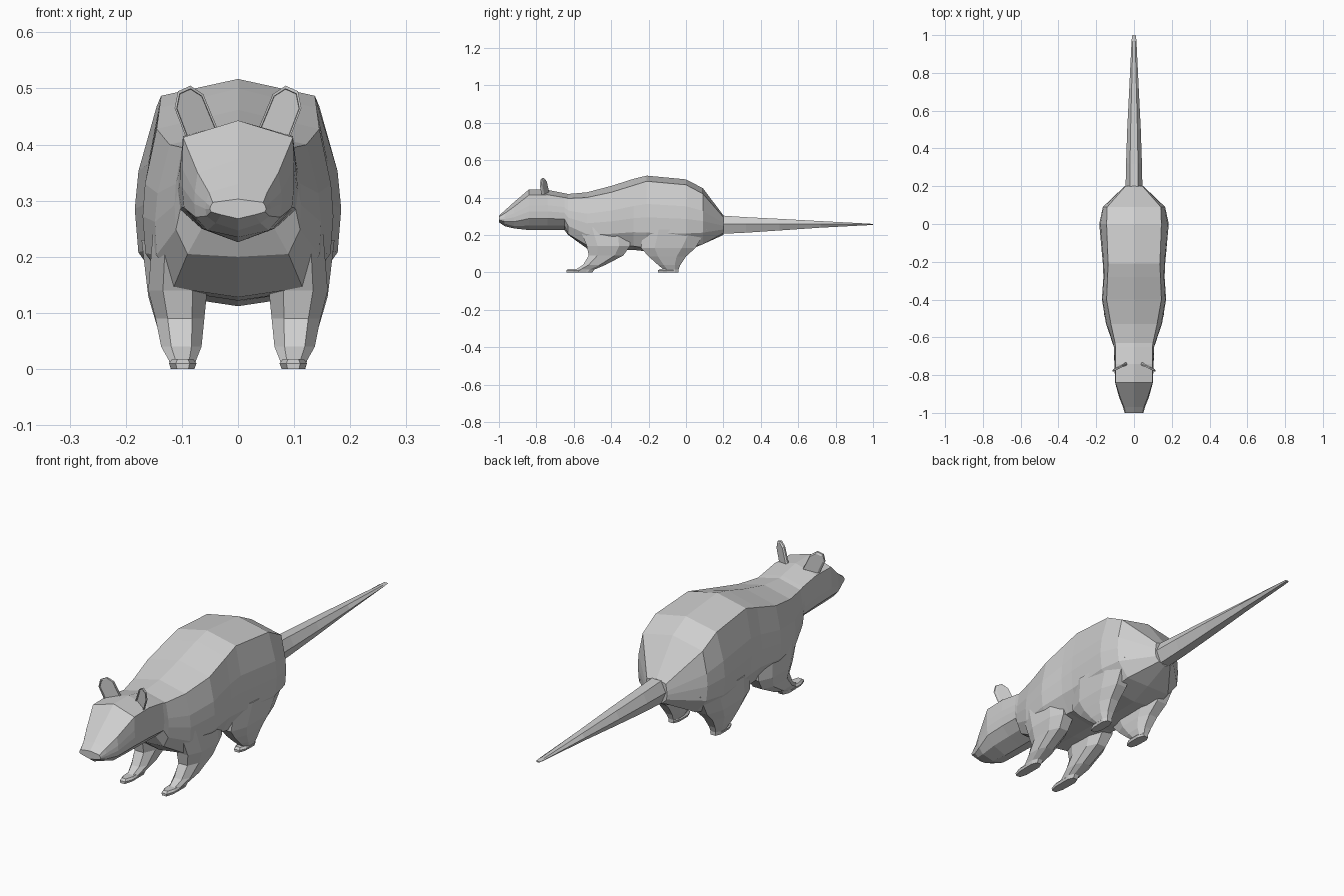
import bpy, bmesh

fur = bpy.data.materials.new("grey_fur")
fur.diffuse_color = (0.62, 0.62, 0.62, 1)


def loft(name, rings, mirrored=False):
    """Skin closed rings of equal length and cap both ends."""
    bm = bmesh.new()
    loops = [[bm.verts.new(p) for p in ring] for ring in rings]
    n = len(loops[0])
    for a, b in zip(loops, loops[1:]):
        for i in range(n):
            j = (i + 1) % n
            bm.faces.new((a[i], a[j], b[j], b[i]))
    bm.faces.new(loops[0])
    bm.faces.new(loops[-1])
    bmesh.ops.recalc_face_normals(bm, faces=bm.faces[:])
    mesh = bpy.data.meshes.new(name)
    bm.to_mesh(mesh)
    bm.free()
    mesh.materials.append(fur)
    obj = bpy.data.objects.new(name, mesh)
    bpy.context.collection.objects.link(obj)
    if mirrored:
        obj.modifiers.new("mirror", 'MIRROR').use_axis[0] = True
    return obj


def body_ring(y, top, rx, rz, w, bx, bz, bottom):
    """Cross-section: spine, back ridge, flank, belly edge, belly centre."""
    h = rz - bz
    half = [(rx, rz), (rx + 0.83 * (w - rx), rz - 0.34 * h), (w, rz - 0.54 * h),
            (w - 0.1 * (w - bx), rz - 0.77 * h), (bx, bz)]
    pts = [(0, top)] + half + [(0, bottom)] + [(-x, z) for x, z in reversed(half)]
    return [(x, y, z) for x, z in pts]


# Head and body, from nose to rump:
# y, spine z, ridge x, ridge z, half width, belly edge x, belly edge z, belly z
sections = [
    (-1.00, .303, .045, .297, .050, .030, .275, .268),
    (-0.97, .330, .052, .315, .058, .040, .260, .247),
    (-0.92, .375, .072, .350, .078, .055, .247, .235),
    (-0.84, .443, .098, .413, .100, .062, .250, .226),
    (-0.74, .441, .098, .415, .104, .064, .250, .226),
    (-0.65, .423, .098, .400, .107, .065, .250, .226),
    (-0.63, .419, .100, .395, .113, .090, .205, .200),
    (-0.53, .428, .122, .400, .148, .115, .145, .128),
    (-0.40, .462, .145, .428, .170, .120, .140, .122),
    (-0.28, .500, .140, .465, .162, .120, .140, .120),
    (-0.21, .517, .137, .487, .165, .120, .130, .112),
    (0.00, .497, .145, .468, .184, .120, .130, .115),
    (0.09, .450, .142, .420, .165, .110, .150, .150),
    (0.20, .305, .045, .295, .050, .030, .210, .200),
]
loft("body", [body_ring(*s) for s in sections])

# Tail: tapering six-sided loft
tail = [(.17, .045, .305, .205), (.32, .042, .295, .212), (.50, .036, .286, .224),
        (.72, .025, .274, .239), (.97, .013, .261, .252), (1.0, .009, .259, .254)]
loft("tail", [[(x * w, y, z) for x, z in (
    (.5, t), (1, .258), (.5, b), (-.5, b), (-1, .258), (-.5, t))]
    for y, w, t, b in tail])


def leg_ring(z, y0, y1, x0, x1):
    """Horizontal rectangle with chamfered corners."""
    cx, cy = (x1 - x0) * 0.25, (y1 - y0) * 0.25
    return [(x0 + cx, y0, z), (x1 - cx, y0, z), (x1, y0 + cy, z), (x1, y1 - cy, z),
            (x1 - cx, y1, z), (x0 + cx, y1, z), (x0, y1 - cy, z), (x0, y0 + cy, z)]


# Legs, from hip or shoulder to the ground
front_leg = [(.24, -.57, -.30, .060, .152), (.14, -.53, -.30, .055, .160),
             (.09, -.52, -.335, .060, .147), (.04, -.55, -.43, .065, .137),
             (.015, -.59, -.49, .075, .123), (0, -.60, -.50, .078, .120)]
hind_leg = [(.23, -.23, .11, .060, .172), (.13, -.24, .05, .060, .160),
            (.085, -.20, .00, .063, .147), (.04, -.15, -.03, .070, .133),
            (.015, -.12, -.04, .078, .122), (0, -.12, -.04, .080, .120)]
loft("front_legs", [leg_ring(*s) for s in front_leg], True)
loft("hind_legs", [leg_ring(*s) for s in hind_leg], True)

# Feet: low flat paws
for name, y0, y1 in (("front_feet", -.64, -.50), ("hind_feet", -.15, -.04)):
    loft(name, [leg_ring(0, y0, y1, .078, .119), leg_ring(.010, y0, y1, .074, .123),
                leg_ring(.018, y0 + .01, y1, .080, .117)], True)

# Ears: thin slanted cups with a recessed front
outline = [(.035, .425), (.062, .490), (.085, .505), (.107, .495), (.113, .465), (.090, .405)]


def ear_ring(scale, depth):
    return [(.082 + (x - .082) * scale, -.738 - .45 * (x - .035) + depth,
             .460 + (z - .460) * scale) for x, z in outline]


loft("ears", [ear_ring(.85, .006), ear_ring(1, 0), ear_ring(1, -.008),
              ear_ring(.88, -.008), ear_ring(.86, -.003)], True)
